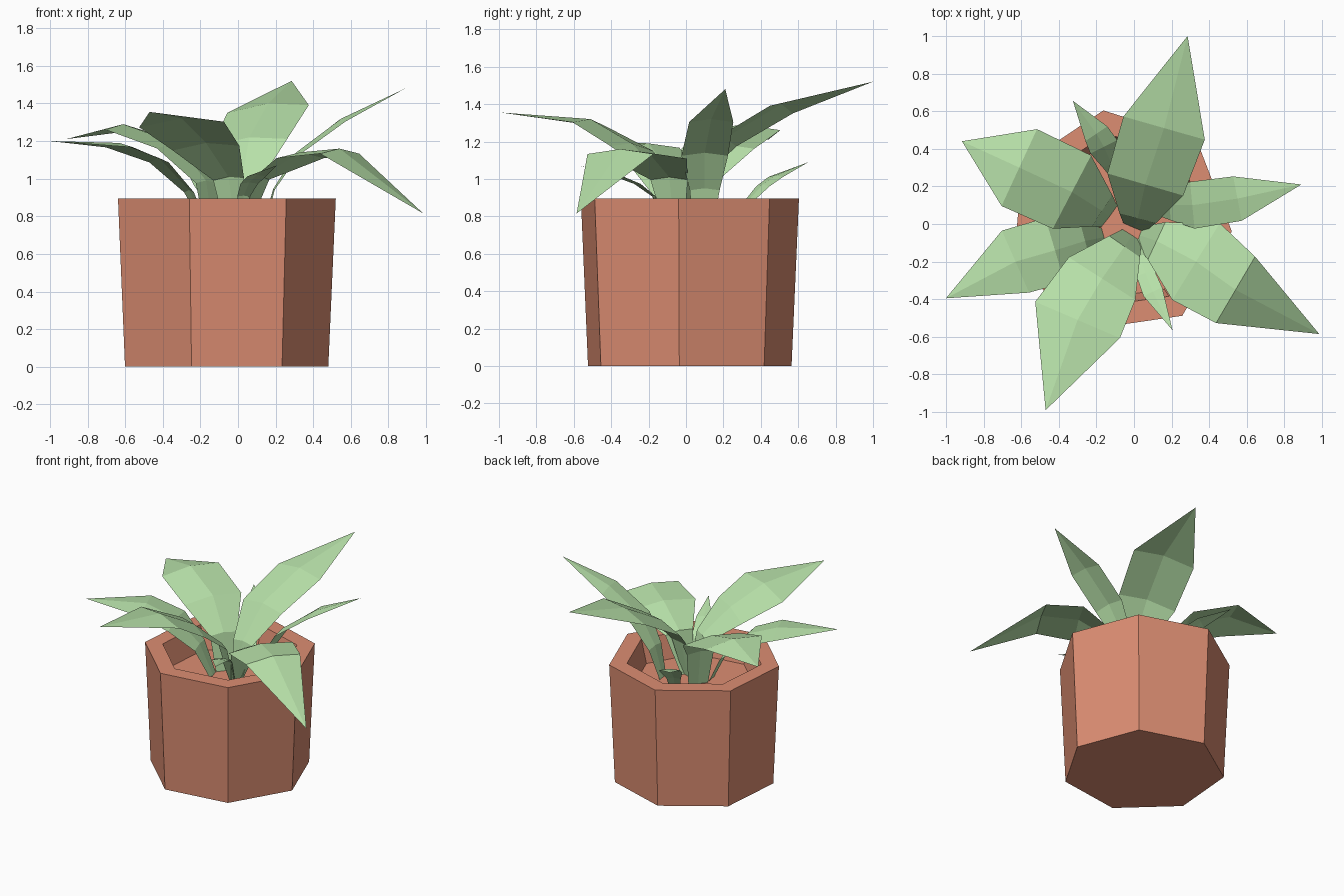
import bpy, bmesh, math
from mathutils import Vector


def material(name, color):
    m = bpy.data.materials.new(name)
    m.diffuse_color = color
    return m


def finish(bm, name, mat):
    me = bpy.data.meshes.new(name)
    bmesh.ops.recalc_face_normals(bm, faces=bm.faces)
    bm.to_mesh(me)
    bm.free()
    me.materials.append(mat)
    ob = bpy.data.objects.new(name, me)
    bpy.context.collection.objects.link(ob)
    return ob


terracotta = material("terracotta", (0.72, 0.27, 0.17, 1))
green = material("leaf_green", (0.48, 0.76, 0.40, 1))

# Seven-sided pot: outer bottom, outer rim, inner rim, inner floor
bm = bmesh.new()
rings = []
for r, z in [(0.56, 0), (0.60, 0.895), (0.475, 0.895), (0.43, 0.72)]:
    rings.append([bm.verts.new((-0.078 + r * math.cos(a), 0.01 + r * math.sin(a), z))
                  for a in (math.radians(-4.7) + i * math.tau / 7 for i in range(7))])
for lo, hi in zip(rings, rings[1:]):
    for i in range(7):
        j = (i + 1) % 7
        bm.faces.new((lo[i], lo[j], hi[j], hi[i]))
bm.faces.new(rings[0])
bm.faces.new(rings[-1])
finish(bm, "pot", terracotta)


# Leaf: midrib path with half widths; edges droop a little below the midrib
def leaf(name, path, widths, roll=0.0):
    pts = [Vector(p) for p in path]
    bm = bmesh.new()
    rows = []
    for i, w in enumerate(widths):
        t = pts[i + 1] - pts[max(i - 1, 0)]
        side = Vector((t.y, -t.x, 0)).normalized()
        drop = Vector((0, 0, -0.13 * w))
        tilt = Vector((0, 0, roll * w))
        rows.append([bm.verts.new(pts[i] - side * w + drop - tilt),
                     bm.verts.new(pts[i]),
                     bm.verts.new(pts[i] + side * w + drop + tilt)])
    for a, b in zip(rows, rows[1:]):
        for k in (0, 1):
            bm.faces.new((a[k], a[k + 1], b[k + 1], b[k]))
    tip = bm.verts.new(pts[-1])
    for k in (0, 1):
        bm.faces.new((rows[-1][k], rows[-1][k + 1], tip))
    finish(bm, name, green)


# Six large leaves
leaf("back_leaf", [(0.0, -0.02, 0.72), (0.02, 0.03, 0.99), (0.06, 0.21, 1.22),
                   (0.16, 0.51, 1.40), (0.285, 1.0, 1.52)],
     [0.06, 0.10, 0.21, 0.225], 0.09)
leaf("right_leaf", [(0.13, 0.09, 0.72), (0.19, 0.10, 0.95), (0.31, 0.10, 1.14),
                    (0.55, 0.135, 1.32), (0.89, 0.21, 1.48)],
     [0.05, 0.08, 0.125, 0.12])
leaf("front_right_leaf", [(0.03, -0.06, 0.72), (0.12, -0.09, 1.01), (0.33, -0.20, 1.14),
                          (0.54, -0.35, 1.16), (0.985, -0.585, 0.815)],
     [0.05, 0.11, 0.24, 0.205])
leaf("front_left_leaf", [(-0.01, -0.06, 0.72), (-0.05, -0.12, 1.01), (-0.17, -0.29, 1.19),
                         (-0.30, -0.51, 1.32), (-0.47, -0.99, 1.355)],
     [0.06, 0.10, 0.21, 0.245], -0.06)
leaf("left_front_leaf", [(-0.16, -0.07, 0.72), (-0.26, -0.09, 0.94), (-0.42, -0.14, 1.11),
                         (-0.63, -0.20, 1.19), (-1.0, -0.395, 1.20)],
     [0.05, 0.10, 0.18, 0.18])
leaf("left_back_leaf", [(-0.13, 0.04, 0.72), (-0.17, 0.07, 0.99), (-0.33, 0.17, 1.19),
                        (-0.61, 0.30, 1.29), (-0.915, 0.44, 1.21)],
     [0.07, 0.10, 0.22, 0.225])

# Two small leaves
leaf("small_back_leaf", [(-0.08, 0.24, 0.72), (-0.12, 0.32, 0.87), (-0.16, 0.41, 0.97),
                         (-0.20, 0.48, 1.02), (-0.325, 0.655, 1.09)],
     [0.03, 0.05, 0.08, 0.07])
leaf("small_front_leaf", [(0.01, -0.08, 0.72), (0.03, -0.17, 0.91), (0.06, -0.26, 0.98),
                          (0.10, -0.36, 1.02), (0.205, -0.565, 1.07)],
     [0.02, 0.035, 0.05, 0.055])
